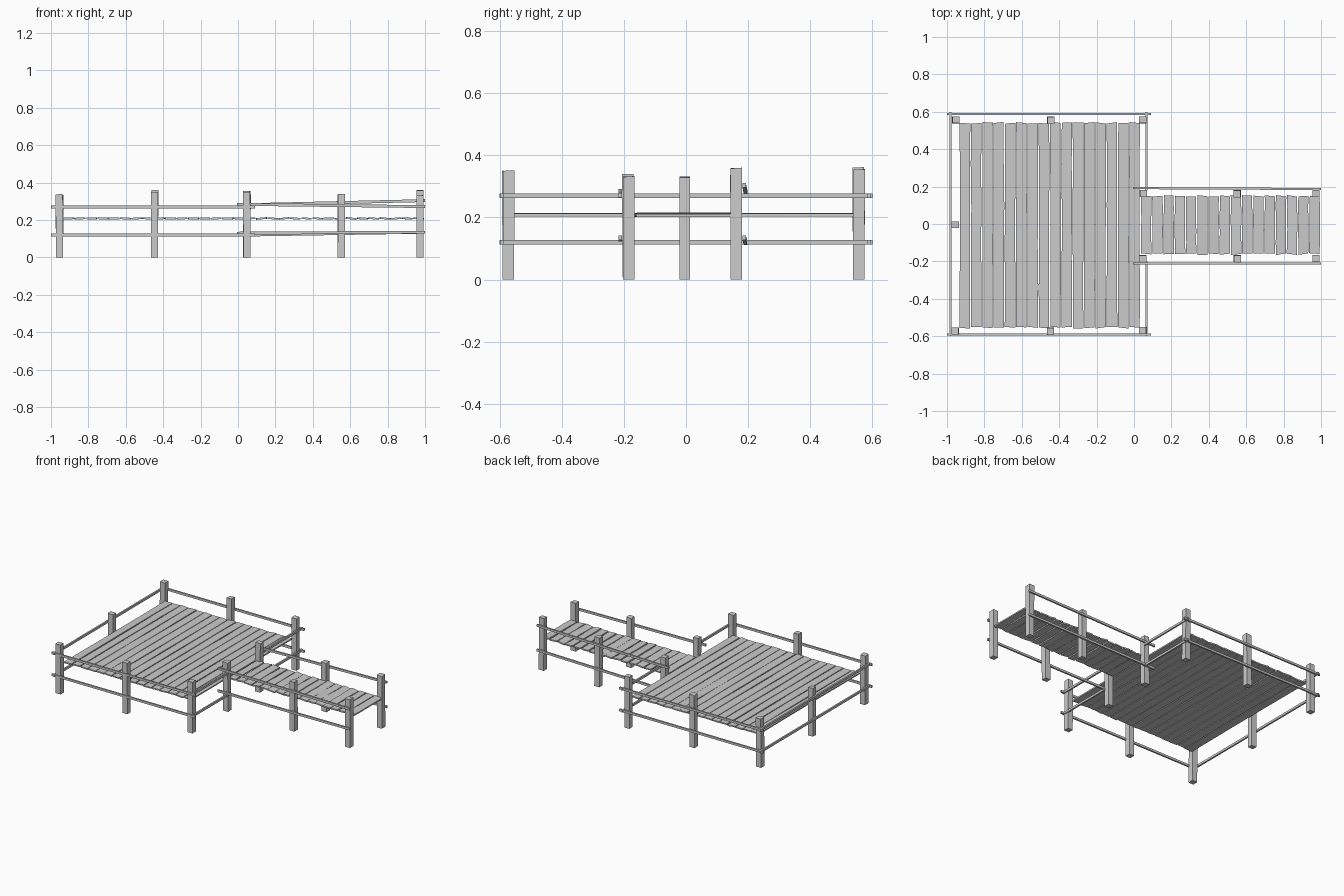
import bpy, bmesh, random
from mathutils import Vector

if "Cube" in bpy.data.objects:
    bpy.data.objects.remove(bpy.data.objects["Cube"])

random.seed(4)


def jit(a):
    return random.uniform(-a, a)


def make(name, bm):
    bmesh.ops.recalc_face_normals(bm, faces=bm.faces[:])
    me = bpy.data.meshes.new(name)
    bm.to_mesh(me)
    bm.free()
    ob = bpy.data.objects.new(name, me)
    bpy.context.collection.objects.link(ob)
    return ob


def post(name, x, y, h, wx=0.038, wy=0.037):
    # square post with a slight lean and an uneven top
    bm = bmesh.new()
    bmesh.ops.create_cube(bm, size=1)
    lx, ly = jit(0.003), jit(0.003)
    for v in bm.verts:
        top = v.co.z > 0
        v.co.x = x + v.co.x * wx + (lx if top else 0)
        v.co.y = y + v.co.y * wy + (ly if top else 0)
        v.co.z = h - random.uniform(0, 0.004) if top else 0
    make(name, bm)


def rail(name, a, b, w=0.011, h=0.015):
    # straight bar between two points
    a, b = Vector(a), Vector(b)
    side = (b - a).cross(Vector((0, 0, 1))).normalized() * w / 2
    up = Vector((0, 0, h / 2))
    bm = bmesh.new()
    ends = []
    for p in (a, b):
        ends.append([bm.verts.new(p + side * s + up * u)
                     for s, u in ((-1, -1), (1, -1), (1, 1), (-1, 1))])
    for i in range(4):
        j = (i + 1) % 4
        bm.faces.new((ends[0][i], ends[0][j], ends[1][j], ends[1][i]))
    bm.faces.new(ends[0])
    bm.faces.new(ends[1])
    make(name, bm)


def plank(name, x0, x1, y0, y1, z, t=0.009, tilt=0.001):
    # board with slightly wavy long edges, skewed ends and a small tilt
    n = 5
    y0a, y0b, y1a, y1b = (y0 + jit(0.005), y0 + jit(0.005),
                          y1 + jit(0.005), y1 + jit(0.005))
    left = [(x0 + jit(0.0018), y0a + (y1a - y0a) * i / n) for i in range(n + 1)]
    right = [(x1 + jit(0.0018), y0b + (y1b - y0b) * i / n) for i in range(n + 1)]
    dz = jit(tilt)
    bm = bmesh.new()
    rows = []
    for (lx, ly), (rx, ry) in zip(left, right):
        rows.append([bm.verts.new(c) for c in (
            (lx, ly, z - t / 2 - dz), (rx, ry, z - t / 2 + dz),
            (rx, ry, z + t / 2 + dz), (lx, ly, z + t / 2 - dz))])
    for r, s in zip(rows, rows[1:]):
        for i in range(4):
            j = (i + 1) % 4
            bm.faces.new((r[i], r[j], s[j], s[i]))
    bm.faces.new(rows[0])
    bm.faces.new(rows[-1])
    make(name, bm)


# deck and walkway boards
PITCH = 0.0605
for i in range(16):
    x = -0.934 + i * PITCH
    plank(f"deck_board_{i}", x + 0.002, x + PITCH - 0.003, -0.554, 0.541, 0.2085)
for i in range(16):
    x = 0.036 + i * 0.06
    plank(f"walkway_board_{i}", x + 0.002, x + 0.057, -0.161, 0.150, 0.2085,
          tilt=0.003)

# deck posts
for x, hf, hb in ((-0.954, 0.34, 0.335), (-0.447, 0.352, 0.362), (0.048, 0.352, 0.356)):
    post("deck_front_post", x, -0.572, hf)
    post("deck_back_post", x, 0.556, hb)
post("deck_left_post", -0.955, -0.004, 0.332, 0.038, 0.034)

# walkway posts
for x, hf, hb in ((0.047, 0.338, 0.338), (0.552, 0.34, 0.338), (0.974, 0.334, 0.361)):
    post("walkway_front_post", x, -0.185, hf)
    post("walkway_back_post", x, 0.162, hb)

# deck rails, lower and upper
for z in (0.12, 0.27):
    for n, y in (("front", -0.591), ("back", 0.588)):
        rail(f"deck_{n}_rail", (-1.0, y, z), (0.092, y, z))
    rail("deck_left_rail", (-0.98, -0.6, z), (-0.98, 0.6, z))
    rail("deck_right_rail_front", (0.067, -0.6, z), (0.067, -0.2, z))
    rail("deck_right_rail_back", (0.067, 0.18, z), (0.067, 0.6, z))

# walkway rails, the upper back one slopes upwards
rail("walkway_front_rail_low", (-0.005, -0.211, 0.130), (1.0, -0.211, 0.135))
rail("walkway_front_rail_top", (-0.005, -0.211, 0.284), (1.0, -0.211, 0.272))
rail("walkway_back_rail_low", (-0.005, 0.192, 0.119), (1.0, 0.187, 0.135))
rail("walkway_back_rail_top", (-0.005, 0.192, 0.281), (1.0, 0.187, 0.304))
